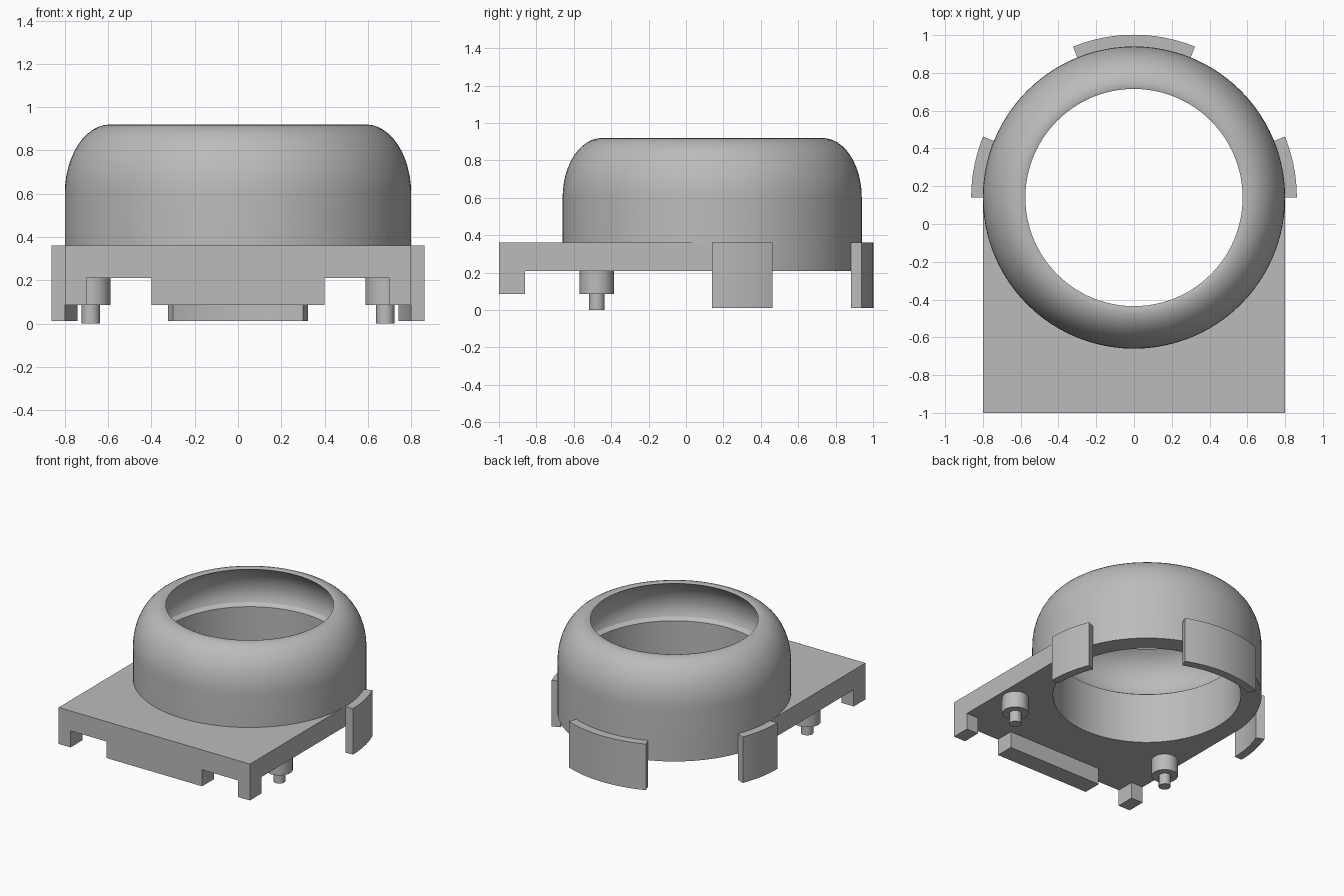
import bpy
import bmesh
from math import cos, sin, pi, radians

cube = bpy.data.objects.get("Cube")
if cube:
    bpy.data.objects.remove(cube, do_unlink=True)

grey = bpy.data.materials.new("plain grey")
grey.use_nodes = True
GREY = (0.5, 0.5, 0.5, 1)
grey.diffuse_color = GREY
grey.node_tree.nodes["Principled BSDF"].inputs["Base Color"].default_value = GREY

RING_Y = 0.14      # centre of the round housing
UNDER, DECK = 0.21, 0.36


def finish(bm, name, smooth=True):
    bmesh.ops.remove_doubles(bm, verts=bm.verts, dist=1e-5)
    bmesh.ops.recalc_face_normals(bm, faces=bm.faces)
    mesh = bpy.data.meshes.new(name)
    bm.to_mesh(mesh)
    bm.free()
    mesh.materials.append(grey)
    obj = bpy.data.objects.new(name, mesh)
    bpy.context.collection.objects.link(obj)
    if smooth:
        bpy.ops.object.select_all(action='DESELECT')
        obj.select_set(True)
        bpy.context.view_layer.objects.active = obj
        bpy.ops.object.shade_smooth_by_angle(angle=radians(32))
    return obj


def sweep(name, profile, start, end, steps, x=0, y=0):
    """Revolve a closed (radius, z) profile about a vertical axis."""
    bm = bmesh.new()
    rows = []
    for i in range(steps + 1):
        a = radians(start + (end - start) * i / steps)
        rows.append([bm.verts.new((x + r * cos(a), y + r * sin(a), z)) for r, z in profile])
    n = len(profile)
    for a, b in zip(rows, rows[1:]):
        for j in range(n):
            k = (j + 1) % n
            bm.faces.new((a[j], a[k], b[k], b[j]))
    if end - start < 360:
        bm.faces.new(rows[0])
        bm.faces.new(rows[-1])
    return finish(bm, name)


def box(name, x0, x1, y0, y1, z0, z1):
    bm = bmesh.new()
    bmesh.ops.create_cube(bm, size=1)
    for v in bm.verts:
        v.co = (x1 if v.co.x > 0 else x0, y1 if v.co.y > 0 else y0, z1 if v.co.z > 0 else z0)
    return finish(bm, name, smooth=False)


def cylinder(name, x, y, r, z0, z1, sides):
    bm = bmesh.new()
    bmesh.ops.create_cone(bm, cap_ends=True, segments=sides, radius1=r, radius2=r, depth=z1 - z0)
    bmesh.ops.translate(bm, verts=bm.verts, vec=(x, y, (z0 + z1) / 2))
    return finish(bm, name)


# Round housing: straight wall, domed shoulder, hollow inside with a ledge
arc = [pi / 2 * i / 12 for i in range(13)]
outer = [(0.59 + 0.21 * cos(t), 0.6 + 0.32 * sin(t)) for t in arc]
inner = [(0.575, 0.915), (0.62, 0.885), (0.66, 0.84), (0.69, 0.78), (0.705, 0.71),
         (0.7, 0.65), (0.685, 0.615), (0.655, 0.595)]
sweep("domed_housing", [(0.655, UNDER), (0.8, UNDER)] + outer + inner, 0, 360, 96, y=RING_Y)

# Base plate, cut away where the housing passes through
plate = box("base_plate", -0.8, 0.8, -1, RING_Y, UNDER, DECK)
cutter = cylinder("plate_cutter", 0, RING_Y, 0.72, 0, 0.6, 96)
cutter.hide_render = True
cut = plate.modifiers.new("opening", 'BOOLEAN')
cut.operation = 'DIFFERENCE'
cut.solver = 'EXACT'
cut.object = cutter
bpy.context.view_layer.objects.active = plate
bpy.ops.object.modifier_apply(modifier="opening")
bpy.data.objects.remove(cutter, do_unlink=True)

# Front skirt tabs
box("front_center_tab", -0.4, 0.4, -1, -0.86, 0.085, UNDER)
for side, s in (("left", 1), ("right", -1)):
    x0, x1 = sorted((s * 0.7, s * 0.8))
    box(side + "_corner_tab", x0, x1, -1, -0.86, 0.085, UNDER)
    # Stepped locating posts
    cylinder(side + "_post", s * 0.68, -0.477, 0.092, 0.085, UNDER, 32)
    cylinder(side + "_post_pin", s * 0.68, -0.477, 0.042, 0, 0.085, 16)

# Curved clips around the housing
clip = [(0.8, 0.012), (0.862, 0.012), (0.862, DECK), (0.8, DECK)]
for name, a, b in (("left_clip", 0, 22), ("back_clip", 68, 112), ("right_clip", 158, 180)):
    sweep(name, clip, a, b, 12, y=RING_Y)
